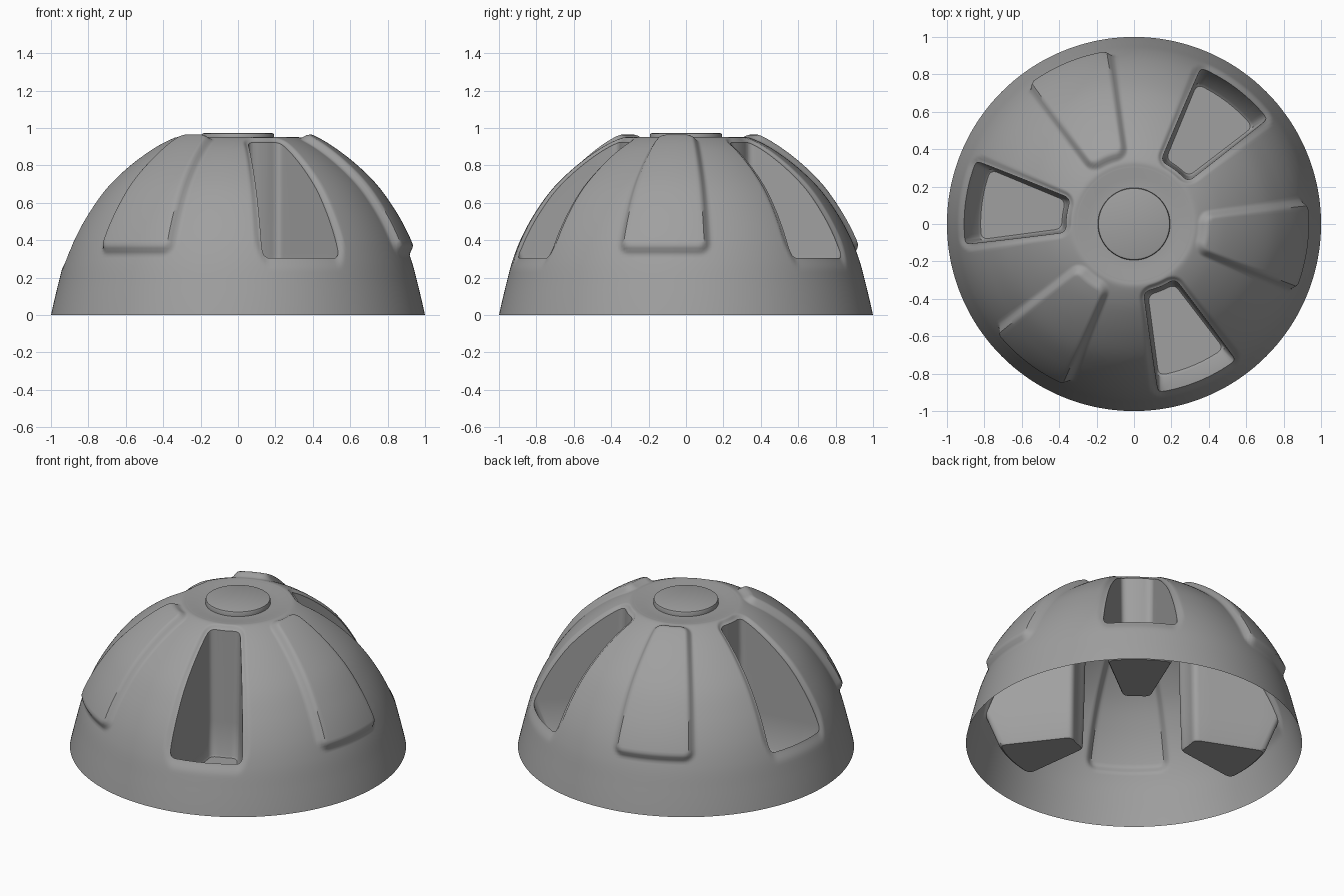
import bpy, bmesh, math
from mathutils import Vector

cube = bpy.data.objects.get("Cube")
if cube:
    bpy.data.objects.remove(cube, do_unlink=True)

grey = bpy.data.materials.new("plain grey")
grey.use_nodes = True
grey.diffuse_color = (0.35, 0.35, 0.35, 1)
grey.node_tree.nodes["Principled BSDF"].inputs["Base Color"].default_value = (0.35, 0.35, 0.35, 1)

SEGMENTS = 360
POCKETS = [math.radians(a) for a in (52.5, 172.5, -67.5)]
PANELS = [math.radians(a) for a in (-7.5, 112.5, -127.5)]


def smooth(t):
    t = min(max(t, 0), 1)
    return t * t * (3 - 2 * t)


def catmull(points, steps):
    """Smooth curve through all points but the first and last."""
    out = []
    for a, b, c, d in zip(points, points[1:], points[2:], points[3:]):
        for i in range(steps):
            t = i / steps
            out.append(0.5 * (2 * b + (c - a) * t + (2 * a - 5 * b + 4 * c - d) * t ** 2
                              + (3 * b - a - 3 * c + d) * t ** 3))
    return out + [points[-2]]


def rounded_box(qx, qy, radius):
    """Signed distance from the edge of a box with rounded corners."""
    qx, qy = qx + radius, qy + radius
    return math.hypot(max(qx, 0), max(qy, 0)) + min(max(qx, qy), 0) - radius


def turn_from(angle, centres):
    """Smallest signed turn from any of the centres."""
    return min(((angle - c + math.pi) % math.tau - math.pi for c in centres), key=abs)


# Side profile of the dome, then its flat top, ring groove and button
side = [Vector(p) for p in ((1.03, -.15), (1, 0), (.965, .15), (.928, .29), (.877, .42), (.805, .55),
                            (.71, .68), (.59, .795), (.46, .89), (.35, .945), (.3, .95), (.25, .95))]
curve = catmull(side, 9)
lengths = [0]
for p, q in zip(curve, curve[1:]):
    lengths.append(lengths[-1] + (q - p).length)
panel_low = next(s for s, p in zip(lengths, curve) if p.y >= .31)
panel_high = next(s for s, p in zip(lengths, curve) if p.x <= .345)
crown = [Vector(p) for p in ((.25, .941), (.193, .941), (.193, .962), (.19, .97), (.182, .973))]


def lift(r, s, angle):
    """Raise the panels and soften the rims of the pockets."""
    v = r * math.sin(turn_from(angle, PANELS))
    qx = abs(v) - (.25 * r + .025)
    qy = abs(s - (panel_low + panel_high) / 2) - (panel_high - panel_low) / 2
    height = .036 * smooth(-rounded_box(qx, qy, .07) / .045)
    v = r * math.sin(turn_from(angle, POCKETS))
    d = rounded_box(abs(v) - .26 * r, abs(r - .638) - .28, .05)
    return height - .015 * smooth(1 - d / .025)


# Dome as a closed solid of revolution
bm = bmesh.new()
rings = []
for i, p in enumerate(curve + crown):
    on_side = i < len(curve)
    if on_side:
        tangent = curve[min(i + 1, len(curve) - 1)] - curve[max(i - 1, 0)]
        normal = Vector((tangent.y, -tangent.x)).normalized()
    ring = []
    for k in range(SEGMENTS):
        angle = math.tau * k / SEGMENTS
        q = p + normal * lift(p.x, lengths[i], angle) if on_side and p.x > .27 else p
        ring.append(bm.verts.new((q.x * math.cos(angle), q.x * math.sin(angle), q.y)))
    rings.append(ring)
for low, high in zip(rings, rings[1:]):
    for k in range(SEGMENTS):
        n = (k + 1) % SEGMENTS
        bm.faces.new((low[k], low[n], high[n], high[k]))
bm.faces.new(rings[-1])
bm.faces.new(rings[0][::-1])
mesh = bpy.data.meshes.new("dome_shell")
bm.to_mesh(mesh)
bm.free()
dome = bpy.data.objects.new("dome_shell", mesh)
bpy.context.collection.objects.link(dome)
mesh.materials.append(grey)


def pocket_outline(r0, r1, inset, radius=.05):
    """Wedge outline with rounded corners, as (radius, sideways) points."""
    w0, w1 = .26 * r0 - inset, .26 * r1 - inset
    corners = [Vector(c) for c in ((r0, -w0), (r1, -w1), (r1, w1), (r0, w0))]
    points = []
    for i, c in enumerate(corners):
        before, after = corners[i - 1], corners[(i + 1) % 4]
        a = c + (before - c).normalized() * radius
        b = c + (after - c).normalized() * radius
        for k in range(7):
            t = k / 6
            points.append(a * (1 - t) ** 2 + c * 2 * t * (1 - t) + b * t ** 2)
        end = after + (c - after).normalized() * radius
        points += [b.lerp(end, k / 6) for k in range(1, 6)]
    return points


# Deep wedge pockets with slightly sloping walls
for centre in POCKETS:
    bm = bmesh.new()
    levels = []
    for z, r0, r1, inset in ((.1, .385, .82, .025), (.112, .38, .835, .018),
                             (.33, .375, .918, .012), (1.2, .358, .918, 0)):
        loop = []
        for r, v in pocket_outline(r0, r1, inset, .04):
            angle = centre + math.asin(v / r)
            loop.append(bm.verts.new((r * math.cos(angle), r * math.sin(angle), z)))
        levels.append(loop)
    for low, high in zip(levels, levels[1:]):
        for k in range(len(low)):
            n = (k + 1) % len(low)
            bm.faces.new((low[k], low[n], high[n], high[k]))
    bm.faces.new(levels[0][::-1])
    bm.faces.new(levels[-1])
    bmesh.ops.recalc_face_normals(bm, faces=bm.faces)
    cutter_mesh = bpy.data.meshes.new("pocket_cutter")
    bm.to_mesh(cutter_mesh)
    bm.free()
    cutter_mesh.materials.append(grey)
    cutter = bpy.data.objects.new("pocket_cutter", cutter_mesh)
    cutter.hide_render = True
    bpy.context.collection.objects.link(cutter)
    cut = dome.modifiers.new("pocket", 'BOOLEAN')
    cut.operation, cut.solver, cut.object = 'DIFFERENCE', 'EXACT', cutter
    bpy.context.view_layer.objects.active = dome
    bpy.ops.object.modifier_apply(modifier=cut.name)
    bpy.data.objects.remove(cutter, do_unlink=True)

# Open the underside to leave a thin shell
bm = bmesh.new()
bm.from_mesh(dome.data)
base = [f for f in bm.faces if all(v.co.z < .001 for v in f.verts)]
bmesh.ops.delete(bm, geom=base, context='FACES')
bm.to_mesh(dome.data)
bm.free()

bpy.ops.object.select_all(action='DESELECT')
dome.select_set(True)
bpy.context.view_layer.objects.active = dome
bpy.ops.object.shade_smooth_by_angle(angle=math.radians(35))
